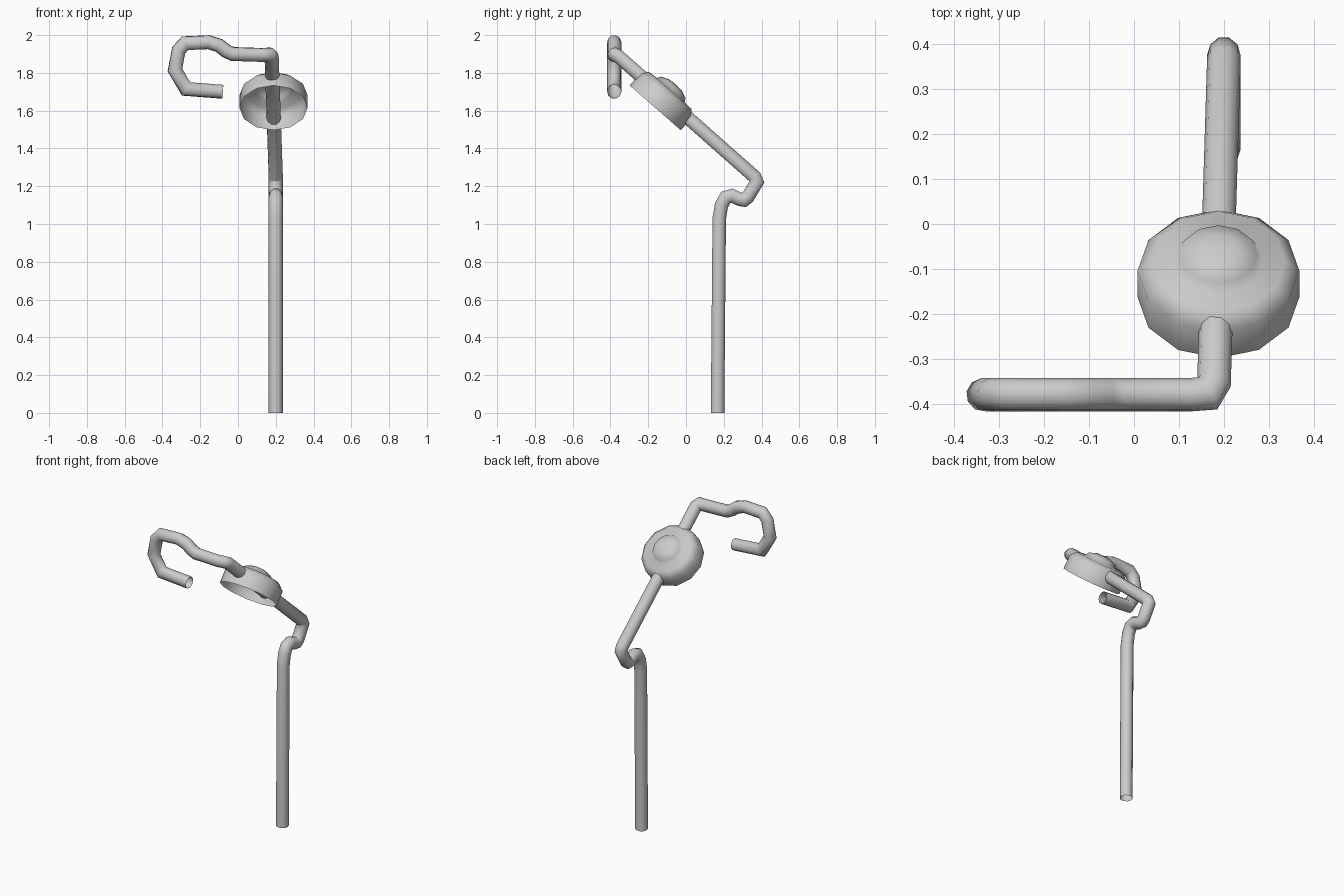
import bpy, bmesh, math
from mathutils import Vector, Matrix

cube = bpy.data.objects.get("Cube")
if cube:
    bpy.data.objects.remove(cube, do_unlink=True)

steel = bpy.data.materials.new("light grey metal")
steel.use_nodes = True
GREY = (0.6, 0.6, 0.6, 1)
steel.diffuse_color = GREY
steel.node_tree.nodes["Principled BSDF"].inputs["Base Color"].default_value = GREY


def finish(bm, name, angle):
    """Turn a bmesh into a smooth shaded object."""
    bmesh.ops.recalc_face_normals(bm, faces=bm.faces)
    mesh = bpy.data.meshes.new(name)
    bm.to_mesh(mesh)
    bm.free()
    mesh.materials.append(steel)
    obj = bpy.data.objects.new(name, mesh)
    bpy.context.collection.objects.link(obj)
    bpy.ops.object.select_all(action='DESELECT')
    obj.select_set(True)
    bpy.context.view_layer.objects.active = obj
    bpy.ops.object.shade_smooth_by_angle(angle=math.radians(angle))
    return obj


def bridge(bm, a, b):
    for i in range(len(a)):
        j = (i + 1) % len(a)
        bm.faces.new((a[i], a[j], b[j], b[i]))


def mitred_tube(name, path, radius, sides):
    """Open tube: each ring slides along its segment to the mitre plane."""
    pts = [Vector(p) for p in path]
    dirs = [(b - a).normalized() for a, b in zip(pts, pts[1:])]
    bm = bmesh.new()
    turn = dirs[0].to_track_quat('Z', 'Y')
    ring = []
    for i in range(sides):
        t = math.tau * i / sides
        ring.append(pts[0] + turn @ Vector((math.cos(t), math.sin(t), 0)) * radius)
    last = [bm.verts.new(p) for p in ring]
    for k, d in enumerate(dirs):
        n = d + dirs[min(k + 1, len(dirs) - 1)]
        ring = [p + d * ((pts[k + 1] - p).dot(n) / d.dot(n)) for p in ring]
        new = [bm.verts.new(p) for p in ring]
        bridge(bm, last, new)
        last = new
    return finish(bm, name, 60)


# Bent rod: upright post, hook, slanting arm and curled handle
post_and_hook = [(0.2, y, z) for y, z in (
    (0.167, 0), (0.176, 1.03), (0.188, 1.10), (0.21, 1.14), (0.243, 1.15),
    (0.287, 1.13), (0.308, 1.127), (0.327, 1.142), (0.375, 1.222), (0.363, 1.25))]
arm_end = [(0.178, -0.355, 1.885), (0.165, -0.377, 1.897)]
handle = [(x, -0.38, z) for x, z in (
    (0.125, 1.895), (-0.03, 1.90), (-0.065, 1.917), (-0.1, 1.945), (-0.155, 1.9625),
    (-0.28, 1.957), (-0.314, 1.92), (-0.334, 1.815), (-0.275, 1.715), (-0.08, 1.70))]
mitred_tube("bent_rod", post_and_hook + arm_end + handle, 0.0375, 10)

# Open cup with a raised boss, lathed and tilted square to the arm
profile = [(0.18, 0), (0.18, 0.09), (0.148, 0.122), (0.098, 0.124),
           (0.086, 0.145), (0.045, 0.162)]
SIDES = 12
bm = bmesh.new()
last = None
for r, h in profile:
    ring = [bm.verts.new((r * math.cos(math.tau * i / SIDES),
                          r * math.sin(math.tau * i / SIDES), h)) for i in range(SIDES)]
    if last:
        bridge(bm, last, ring)
    last = ring
tip = bm.verts.new((0, 0, 0.165))
for i in range(SIDES):
    bm.faces.new((last[i], last[(i + 1) % SIDES], tip))
cup = finish(bm, "cup", 60)
cup.data.transform(Matrix.Translation((0.188, -0.163, 1.615))
                   @ Matrix.Rotation(math.radians(-41.2), 4, 'X'))
